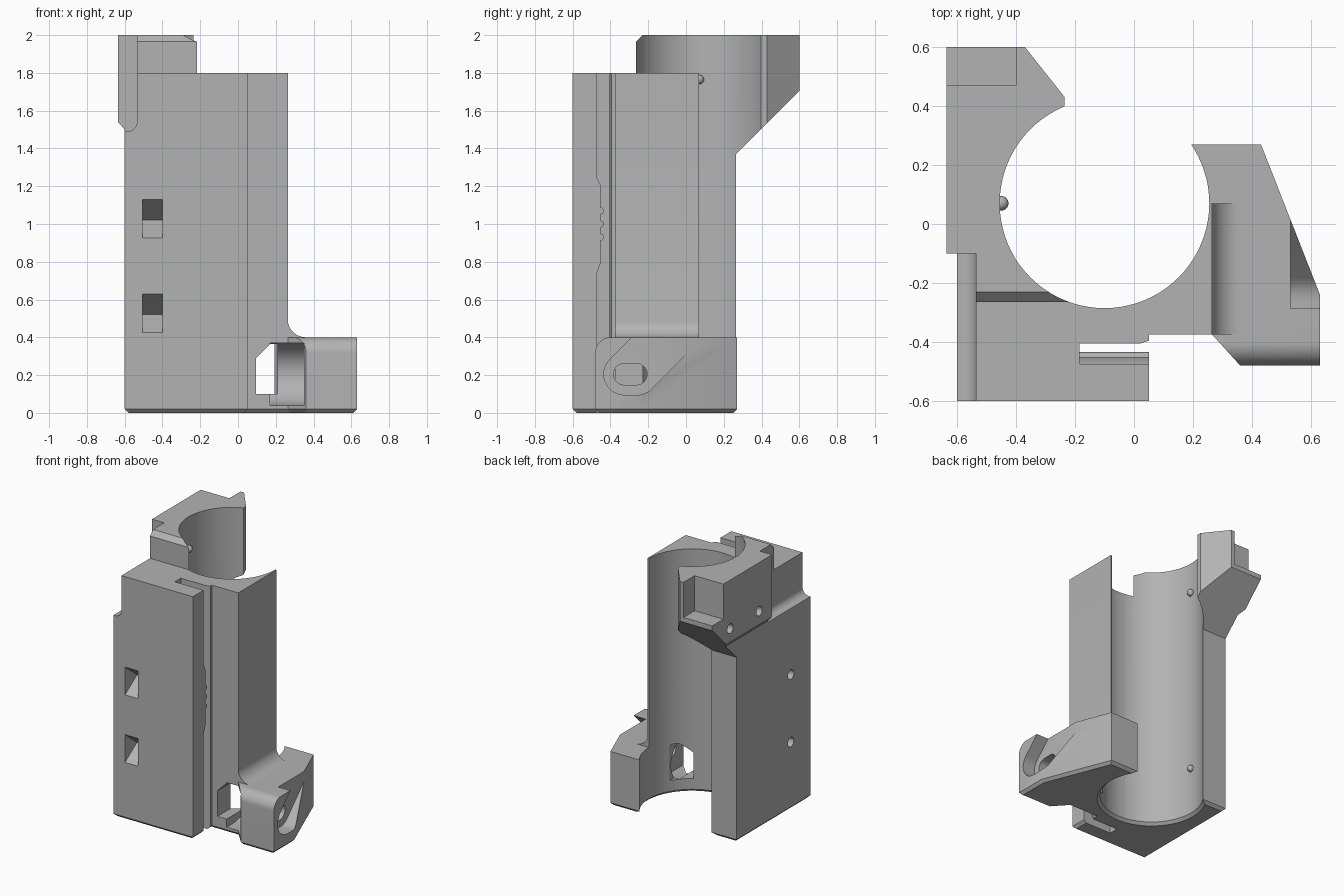
import bpy, bmesh, math
from mathutils import Vector

if "Cube" in bpy.data.objects:
    bpy.data.objects.remove(bpy.data.objects["Cube"], do_unlink=True)

grey = bpy.data.materials.new("plain_grey")
grey.use_nodes = True
grey.diffuse_color = (0.45, 0.45, 0.45, 1)
grey.node_tree.nodes["Principled BSDF"].inputs["Base Color"].default_value = (0.45, 0.45, 0.45, 1)

BORE_X, BORE_Y, BORE_R = -0.1, 0.07, 0.355
ORDER = {"x": lambda p, c: (c, p[0], p[1]),
         "y": lambda p, c: (p[0], c, p[1]),
         "z": lambda p, c: (p[0], p[1], c)}


def finish(name, bm):
    bmesh.ops.recalc_face_normals(bm, faces=bm.faces)
    mesh = bpy.data.meshes.new(name)
    bm.to_mesh(mesh)
    bm.free()
    mesh.materials.append(grey)
    ob = bpy.data.objects.new(name, mesh)
    bpy.context.collection.objects.link(ob)
    return ob


def prism(name, pts, axis, a, b, bevel_rule=None, size=0.02, segs=1):
    """Extrude a flat profile along an axis, optionally bevelling chosen edges."""
    bm = bmesh.new()
    base = bm.faces.new([bm.verts.new(ORDER[axis](p, a)) for p in pts])
    ext = bmesh.ops.extrude_face_region(bm, geom=[base])
    move = Vector(ORDER[axis]((0, 0), b - a))
    bmesh.ops.translate(bm, vec=move, verts=[v for v in ext["geom"] if isinstance(v, bmesh.types.BMVert)])
    if base not in bm.faces[:]:
        bm.faces.new([v for v in base.verts])
    bmesh.ops.recalc_face_normals(bm, faces=bm.faces)
    if bevel_rule:
        edges = [e for e in bm.edges if all(bevel_rule(v.co) for v in e.verts)]
        bmesh.ops.bevel(bm, geom=edges, offset=size, segments=segs, profile=0.5, affect="EDGES")
    return finish(name, bm)


def box(name, x, y, z):
    return prism(name, [(x[0], y[0]), (x[1], y[0]), (x[1], y[1]), (x[0], y[1])], "z", *z)


def arc(cx, cy, r, start, end, n=12):
    return [(cx + r * math.cos(math.radians(start + (end - start) * i / n)),
             cy + r * math.sin(math.radians(start + (end - start) * i / n))) for i in range(n + 1)]


def disc(cx, cy, r, n=32):
    return arc(cx, cy, r, 0, 360, n)[:-1]


def combine(target, tool, operation="DIFFERENCE"):
    mod = target.modifiers.new("combine", "BOOLEAN")
    mod.operation, mod.object, mod.solver = operation, tool, "EXACT"
    bpy.context.view_layer.objects.active = target
    bpy.ops.object.modifier_apply(modifier=mod.name)
    bpy.data.objects.remove(tool, do_unlink=True)


def at_bottom(co):
    return co.z < 0.001


# Main block with a front plate and a narrower core
body = prism("holder_body", [(-0.6, -0.6), (0.05, -0.6), (0.05, -0.375), (0.265, -0.375),
                             (0.265, 0.07), (-0.1, 0.07), (-0.1, 0.265), (-0.6, 0.265)],
             "z", 0, 1.8, at_bottom)

# Corner groove with a rounded floor, down the side of the block
combine(body, prism("groove", [(-0.7, 2.1), (-0.7, 1.49)] + arc(-0.585, 1.54, 0.05, 270, 360)
                    + [(-0.535, 2.1)], "y", -0.7, -0.1))

# Upper bracket: sloped underside, front chamfer, side flange and corner pocket
head = prism("head", [(-0.635, -0.1), (-0.535, -0.1), (-0.535, -0.265), (-0.1, -0.265), (-0.1, 0.3),
                      (-0.235, 0.3), (-0.235, 0.43), (-0.37, 0.6), (-0.635, 0.6)], "z", 1.3, 2)
combine(head, prism("underside", [(0.265, 1.2), (0.265, 1.37), (0.7, 1.805), (0.7, 1.2)], "x", -1, 1))
combine(head, prism("front_chamfer", [(-0.3, 1.93), (-0.2, 2.03), (-0.3, 2.03)], "x", -1, 1))
combine(head, prism("flange_cut", [(-0.7, 1.2), (-0.6, 1.2), (-0.6, 1.5), (-0.635, 1.54), (-0.7, 1.54)],
                    "y", -1, 1))
combine(head, box("pocket", (-0.8, -0.4), (0.47, 0.8), (1.74, 2.2)))
combine(body, head, "UNION")

# Side foot with rounded front edge
foot = prism("foot", [(0.1, -0.375), (0.265, -0.375), (0.36, -0.48), (0.63, -0.48),
                      (0.63, -0.24), (0.43, 0.27), (0.1, 0.27)], "z", 0, 0.4, at_bottom)
combine(foot, prism("rounding", [(-0.6, 0.32)] + arc(-0.4, 0.32, 0.08, 180, 90)
                    + [(-0.4, 0.5), (-0.6, 0.5)], "x", 0.2, 0.8))
# Angled recess and elongated hole on the outer side of the foot
combine(foot, prism("recess", arc(-0.325, 0.205, 0.11, 135, 270) + arc(-0.26, 0.205, 0.11, 270, 315, 6)
                    + [(0.22, 0.53), (0.0, 0.69)], "x", 0.53, 0.8))
combine(body, foot, "UNION")

# Fillet between foot and block
combine(body, prism("fillet", [(0.24, 0.3), (0.36, 0.3)] + arc(0.36, 0.497, 0.097, 270, 180)
                    + [(0.24, 0.497)], "y", -0.375, 0.07), "UNION")

# Main bore with a bevelled lower rim
combine(body, prism("bore", disc(BORE_X, BORE_Y, BORE_R, 80), "z", -0.5, 2.5))
bm = bmesh.new()
bmesh.ops.create_cone(bm, cap_ends=True, segments=80, radius1=BORE_R + 0.04, radius2=BORE_R - 0.02, depth=0.06)
bmesh.ops.translate(bm, vec=(BORE_X, BORE_Y, 0.01), verts=bm.verts)
combine(body, finish("rim", bm))

# Clip slot behind the front plate
combine(body, prism("slot", [(-0.185, -0.475), (0.1, -0.475), (0.1, -0.385), (0.05, -0.395),
                             (0.02, -0.405), (-0.185, -0.405)], "z", -0.1, 2))

# Bolt chamber, opening into the bore and to the front
combine(body, prism("chamber", arc(-0.29, 0.205, 0.165, -90, 90, 20) + [(-0.7, 0.37), (-0.7, 0.04)],
                    "x", 0.17, 0.35))
combine(body, prism("chamber_side", [(0.095, 0.1), (0.21, 0.1), (0.21, 0.365), (0.17, 0.365), (0.095, 0.29)],
                    "y", -0.45, -0.1))
combine(body, prism("long_hole", arc(-0.327, 0.205, 0.057, 90, 270) + arc(-0.263, 0.205, 0.057, -90, 90),
                    "x", 0.3, 0.8))

# Wedge windows in the front plate and round holes in the side
for z in (1.025, 0.525):
    combine(body, prism("window", [(-0.7, z + 0.105), (-0.6, z + 0.105), (-0.46, z - 0.005),
                                   (-0.6, z - 0.1), (-0.7, z - 0.1)], "x", -0.505, -0.4))
for y, z in ((-0.37, 1.0), (-0.37, 0.5), (0.39, 1.64), (0.05, 1.64)):
    combine(body, prism("side_hole", disc(y, z, 0.035, 20), "x", -0.8, -0.5))

# Raised grip with three ridges inside the slot
ridges = []
for z in (0.93, 1.0, 1.07):
    ridges += arc(-0.452, z, 0.018, -90, 90, 6)
grip = prism("slot_grip", [(-0.49, 0.73), (-0.475, 0.73), (-0.45, 0.8)] + ridges
             + [(-0.45, 1.2), (-0.475, 1.25), (-0.49, 1.25)], "x", -0.185, 0.05)

# Small locating balls on the bore wall
balls = []
for label, z in (("upper", 1.765), ("lower", 0.37)):
    bm = bmesh.new()
    bmesh.ops.create_uvsphere(bm, u_segments=20, v_segments=12, radius=0.025)
    bmesh.ops.translate(bm, vec=(BORE_X - BORE_R + 0.005, BORE_Y, z), verts=bm.verts)
    balls.append(finish(label + "_ball", bm))

for ob in [body, grip] + balls:
    bpy.ops.object.select_all(action="DESELECT")
    ob.select_set(True)
    bpy.context.view_layer.objects.active = ob
    bpy.ops.object.shade_smooth_by_angle(angle=math.radians(28))
